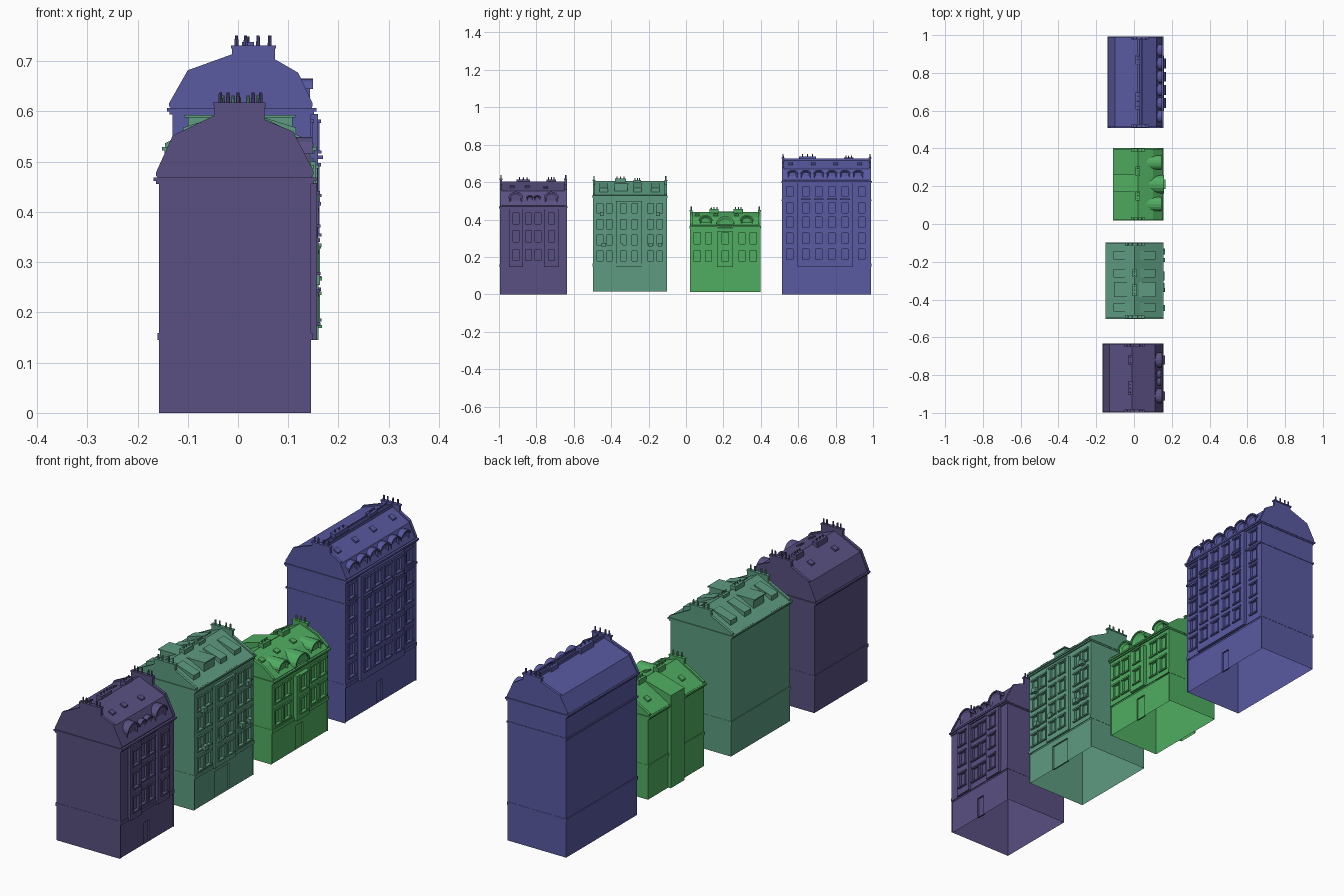
import bpy, bmesh, math
from mathutils import Matrix

if "Cube" in bpy.data.objects:
    bpy.data.objects.remove(bpy.data.objects["Cube"])


def finish(bm, name, mat):
    bmesh.ops.remove_doubles(bm, verts=bm.verts, dist=1e-5)
    bmesh.ops.recalc_face_normals(bm, faces=bm.faces)
    me = bpy.data.meshes.new(name)
    bm.to_mesh(me)
    bm.free()
    me.materials.append(mat)
    bpy.context.collection.objects.link(bpy.data.objects.new(name, me))


def face(bm, pts):
    return bm.faces.new([bm.verts.new(p) for p in pts])


def box(bm, x0, x1, y0, y1, z0, z1):
    m = Matrix.Translation(((x0+x1)/2, (y0+y1)/2, (z0+z1)/2)) @ Matrix.Diagonal((x1-x0, y1-y0, z1-z0, 1))
    bmesh.ops.create_cube(bm, size=1, matrix=m)


def prism(bm, prof, y0, y1, skip=()):
    """Extrude an x-z outline along y, leaving out the listed sides."""
    for y in (y0, y1):
        face(bm, [(x, y, z) for x, z in prof])
    for i, (a, c) in enumerate(prof):
        if i not in skip:
            b, d = prof[(i+1) % len(prof)]
            face(bm, [(a, y0, c), (b, y0, d), (b, y1, d), (a, y1, c)])


def belt(bm, x0, x1, y0, y1, z0, z1, out):
    """Moulding ring around a house, open on its inside."""
    inn = [(x0, y0), (x1, y0), (x1, y1), (x0, y1)]
    o = [(x0-out, y0-out/3), (x1+out, y0-out/3), (x1+out, y1+out/3), (x0-out, y1+out/3)]
    for i in range(4):
        j = (i+1) % 4
        face(bm, [(*o[i], z0), (*o[j], z0), (*o[j], z1), (*o[i], z1)])
        for z in (z0, z1):
            face(bm, [(*inn[i], z), (*inn[j], z), (*o[j], z), (*o[i], z)])


def panel(bm, x, y0, y1, z0, z1, cols, rows, w, h, back=0):
    """Street wall strip with recessed openings; back > 0 makes it a projecting bay."""
    ys = [y0] + [c+s*w/2 for c in cols for s in (-1, 1)] + [y1]
    zs = [z0] + [r+s*h/2 for r in rows for s in (-1, 1)] + [z1]
    d = x - 0.007
    for i in range(len(ys)-1):
        for k in range(len(zs)-1):
            a, b, c, e = ys[i], ys[i+1], zs[k], zs[k+1]
            ring = [(a, c), (b, c), (b, e), (a, e)]
            hole = i % 2 and k % 2
            face(bm, [(d if hole else x, *p) for p in ring])
            if hole:
                for p, q in zip(ring, ring[1:]+ring[:1]):
                    face(bm, [(x, *p), (x, *q), (d, *q), (d, *p)])
    if back:
        ring = [(y0, z0), (y1, z0), (y1, z1), (y0, z1)]
        for p, q in zip(ring, ring[1:]+ring[:1]):
            face(bm, [(x, *p), (x, *q), (x-back, *q), (x-back, *p)])


def surround(bm, x, y, z, w, h):
    """Jambs, lintel and sill of one window."""
    t = 0.005
    for s in (-1, 1):
        c = y + s*(w/2+t/2)
        box(bm, x-.002, x+.003, c-t/2, c+t/2, z-h/2, z+h/2)
    box(bm, x-.002, x+.006, y-w/2-.008, y+w/2+.008, z+h/2, z+h/2+.007)
    box(bm, x-.002, x+.007, y-w/2-.008, y+w/2+.008, z-h/2-.006, z-h/2)


def arch(y, w, z0, zs, zt, n=8):
    pts = [(y-w/2, z0)]
    pts += [(y-math.cos(math.pi*i/n)*w/2, zs+math.sin(math.pi*i/n)*(zt-zs)) for i in range(n+1)]
    return pts + [(y+w/2, z0)]


def dormer(bm, y, w, z0, zs, zt, x0, x1):
    """Round topped dormer with a recessed window and a thicker hood."""
    def solid(pts, a, b):
        front = face(bm, [(b, *p) for p in pts])
        face(bm, [(a, *p) for p in pts])
        for p, q in zip(pts, pts[1:]+pts[:1]):
            face(bm, [(a, *p), (b, *p), (b, *q), (a, *q)])
        return front
    f = solid(arch(y, w, z0, zs, zt), x0, x1)
    f.normal_update()
    r = bmesh.ops.inset_individual(bm, faces=[f], thickness=w*.14)
    for v in f.verts:
        v.co.x -= 0.006
    outer = arch(y, w+.012, zs, zs, zt+.006)[1:-1]
    inner = arch(y, w, zs, zs, zt)[1:-1]
    solid(outer + inner[::-1], x0, x1+.006)


def house(name, color, xb, xf, y0, y1, eave, roof, base, z0, bays, cols, rows, win,
          chim, pots, mid, skylights, door=None, bands=()):
    mat = bpy.data.materials.new(name)
    mat.diffuse_color = (*color, 1)
    mat.use_nodes = True
    mat.node_tree.nodes["Principled BSDF"].inputs["Base Color"].default_value = mat.diffuse_color
    w, h = win

    def rz(x):
        for (a, c), (b, d) in zip(roof, roof[1:]):
            if a <= x <= b:
                return c + (d-c)*(x-a)/(b-a)

    # walls and roof, open below; street wall is built from panels
    bm = bmesh.new()
    prof = [(xb, z0), (xb, eave)] + roof + [(xf, eave), (xf, z0)]
    n = len(prof)
    prism(bm, prof, y0, y1, skip=(n-2, n-1))
    finish(bm, name+"_walls_and_roof", mat)

    bm = bmesh.new()
    fr = bmesh.new()
    edges = [y0] + [e for b in bays for e in b[:2]] + [y1]
    for i in range(len(edges)-1):
        a, b = edges[i], edges[i+1]
        bay = i % 2
        top = bays[i//2][2] if bay else eave
        dx = bays[i//2][3] if bay else 0
        cs = [c for c in cols if a < c < b]
        rs = [r for r in rows if r+h/2 < top]
        panel(bm, xf+dx, a, b, base, top, cs, rs, w, h, dx)
        if bay and top < eave - .001:
            face(bm, [(xf, a, top), (xf, b, top), (xf, b, eave), (xf, a, eave)])
        for c in cs:
            for r in rs:
                surround(fr, xf+dx, c, r, w, h)
    dc, dw, dh = door or ((y0+y1)/2, .04, .09)
    panel(bm, xf-.005, y0, y1, z0, base, [dc], [z0+.001+dh/2], dw, dh)
    finish(bm, name+"_street_wall", mat)
    finish(fr, name+"_window_surrounds", mat)

    # belt courses and cornice
    bm = bmesh.new()
    belt(bm, xb, xf, y0, y1, base, base+.014, .003)
    for z in bands:
        belt(bm, xb, xf, y0, y1, z, z+.007, .005)
    belt(bm, xb, xf, y0, y1, eave-.009, eave-.003, .006)
    belt(bm, xb, xf, y0, y1, eave-.003, eave+.004, .011)
    finish(bm, name+"_cornice", mat)

    # raised gable copings and end chimneys
    bm = bmesh.new()
    pt = bmesh.new()

    def pot(x, y, z, r=.004, hh=.02):
        bmesh.ops.create_cone(pt, cap_ends=True, segments=8, radius1=r, radius2=r*.8, depth=hh,
                              matrix=Matrix.Translation((x, y, z+hh/2)))
    c0, c1, ct = chim
    for a, b in ((y0, y0+.012), (y1-.012, y1)):
        prism(bm, roof + [(x, z+.007) for x, z in roof[::-1]], a, b)
        box(bm, c0, c1, a, b, rz((c0+c1)/2)-.03, ct)
        box(bm, c0-.002, c1+.002, a-.002, b+.002, ct-.006, ct)
        for x in pots:
            pot(x, (a+b)/2, ct)
    # chimneys standing on the ridge
    for y, ln, x, z in mid:
        box(bm, x-.012, x+.012, y-ln/2, y+ln/2, rz(x)-.015, z)
        for s in (-.3, 0, .3):
            pot(x, y+s*ln, z, .003, .011)
    finish(bm, name+"_chimneys", mat)
    finish(pt, name+"_chimney_pots", mat)

    # skylights
    bm = bmesh.new()
    for x, y in skylights:
        a, b = x-.01, x+.01
        prism(bm, [(a, rz(a)), (a, rz(a)+.006), (b, rz(b)+.006), (b, rz(b))], y-.012, y+.012)
    finish(bm, name+"_skylights", mat)
    return mat


def dormers(name, mat, items):
    bm = bmesh.new()
    for it in items:
        dormer(bm, *it)
    finish(bm, name, mat)


# violet house
m = house("violet_house", (.10, .08, .22), -.157, .145, -.995, -.637, .465,
          [(-.163, .472), (-.13, .545), (-.01, .603), (.11, .553), (.15, .475)], .145, 0,
          [(-.947, -.872, .458, .012), (-.76, -.68, .458, .012)],
          [-.91, -.842, -.79, -.72], [.21, .31, .405], (.032, .06),
          (-.048, .053, .618), [-.035, -.02, .0, .03, .045],
          [(-.87, .07, -.02, .615), (-.72, .05, -.02, .615)],
          [(.06, -.93), (.06, -.85), (.07, -.75), (-.07, -.9), (-.07, -.74)])
dormers("violet_house_dormers", m, [(-.91, .068, .475, .515, .543, .05, .142), (-.72, .068, .475, .515, .543, .05, .142),
                                    (-.835, .03, .48, .515, .525, .07, .138), (-.795, .03, .48, .515, .525, .07, .138)])

# teal house
m = house("teal_house", (.11, .33, .22), -.14, .145, -.498, -.102, .525,
          [(-.145, .53), (.003, .605), (.15, .53)], .15, .015,
          [(-.375, -.235, .5, .01)], [-.46, -.41, -.335, -.275, -.19, -.14],
          [.205, .29, .375, .46], (.03, .052),
          (-.045, .053, .612), [-.03, -.01, .02, .04], [(-.35, .06, .003, .618), (-.26, .04, .003, .612)],
          [], (-.307, .095, .11))
bm = bmesh.new()
for y in (-.44, -.26, -.165):
    for s in (-1, 1):
        prism(bm, [(.003+s*.112, .54), (.003+s*.112, .568), (.003+s*.03, .594), (.003+s*.03, .54)], y-.022, y+.022)
box(bm, -.1, .108, -.382, -.312, .54, .588)
box(bm, -.106, .114, -.386, -.308, .588, .593)
finish(bm, "teal_house_dormers", m)
bm = bmesh.new()
for y, z in ((-.45, .43), (-.15, .43), (-.44, .265), (-.35, .265), (-.19, .265), (-.14, .265)):
    box(bm, .144, .163, y-.011, y+.011, z-.01, z+.01)
finish(bm, "teal_house_wall_units", m)

# green house with a rear stair tower
m = house("green_house", (.08, .42, .12), -.1, .145, .022, .398, .362,
          [(-.105, .368), (.02, .44), (.1, .41), (.15, .37)], .145, .012,
          [(.167, .252, .335, .015)], [.06, .12, .21, .3, .36], [.205, .3], (.033, .06),
          (-.015, .055, .45), [0, .02, .04], [(.15, .05, .02, .455), (.28, .05, .02, .455)],
          [(.07, .06), (.07, .16), (.07, .27), (-.05, .1), (-.05, .33)], (.21, .05, .1))
dormers("green_house_dormers", m, [(.105, .062, .37, .395, .417, .03, .14), (.325, .062, .37, .395, .417, .03, .14),
                                   (.21, .085, .355, .375, .412, .03, .152)])
bm = bmesh.new()
prism(bm, [(-.1, .012), (-.112, .012), (-.112, .405), (.02, .442), (.02, .41), (-.1, .36)], .17, .262, skip=(0,))
finish(bm, "green_house_stair_tower", m)

# indigo house
m = house("indigo_house", (.10, .10, .36), -.13, .145, .513, .99, .603,
          [(-.137, .61), (-.1, .675), (.03, .722), (.12, .67), (.148, .61)], .15, 0,
          [(.597, .893, .595, .014)], [.555, .64, .71, .78, .85, .94],
          [.215, .3, .385, .463, .55], (.034, .055),
          (-.012, .074, .731), [-.003, .015, .04, .063], [(.65, .09, .02, .738), (.87, .05, .02, .732)],
          [(.075, .56), (.075, .68), (.075, .8), (.075, .93)], None, (.5,))
dormers("indigo_house_dormers", m, [(.57+i*.07, .05, .612, .645, .66, .07, .143) for i in range(6)])
bm = bmesh.new()
belt(bm, .02, .04, .525, .978, .716, .727, .004)
for y in (.64, .71, .78, .85):
    box(bm, .158, .169, y-.026, y+.026, .505, .512)
finish(bm, "indigo_house_ridge_and_ledges", m)
